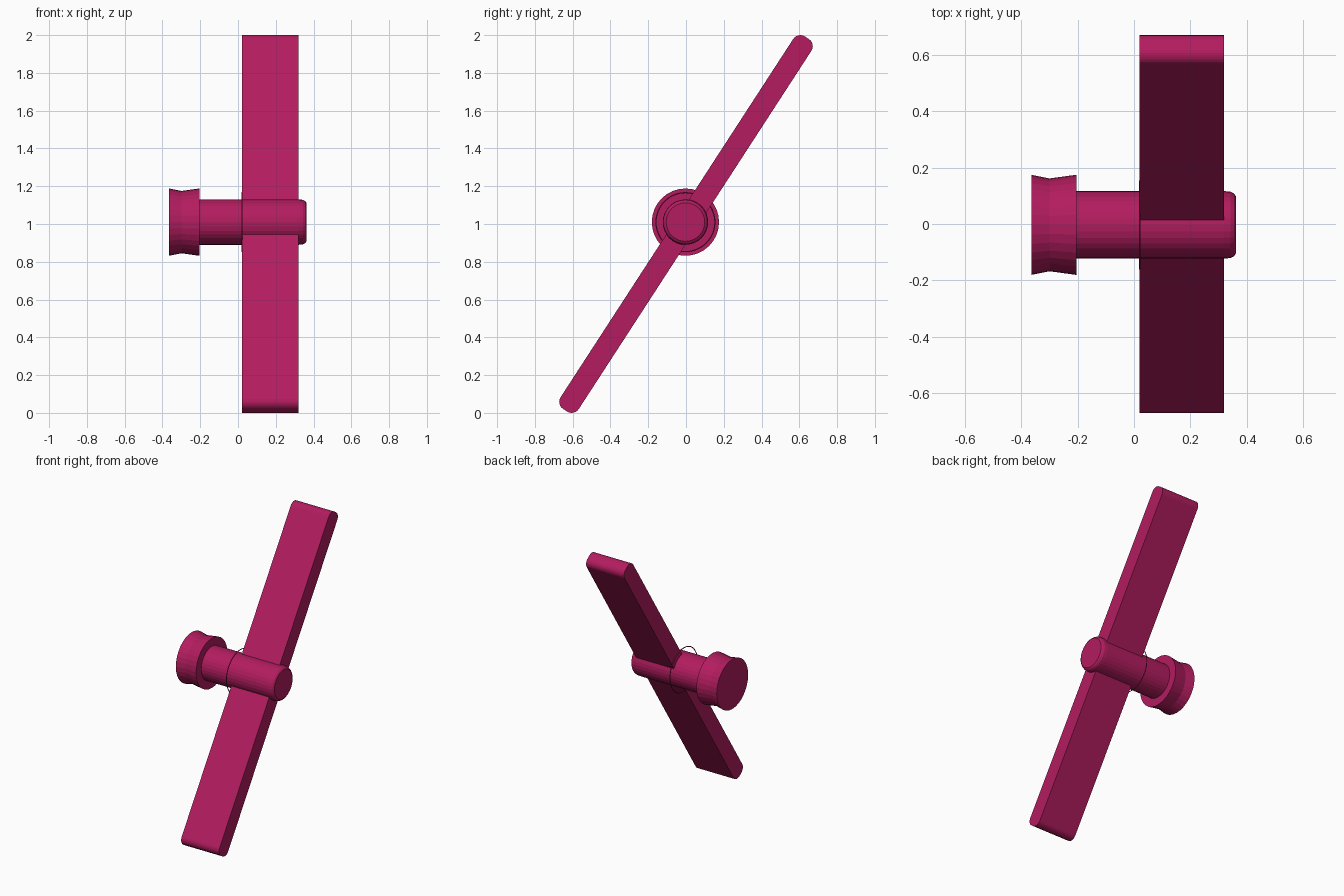
import bpy, math
from math import cos, sin, pi

if "Cube" in bpy.data.objects:
    bpy.data.objects.remove(bpy.data.objects["Cube"])

mat = bpy.data.materials.new("crimson")
mat.diffuse_color = (0.45, 0.012, 0.115, 1)
mat.use_nodes = True
mat.node_tree.nodes["Principled BSDF"].inputs["Base Color"].default_value = mat.diffuse_color
CY, CZ = -0.003, 1.01  # axle centre line


def add_mesh(name, verts, faces):
    me = bpy.data.meshes.new(name)
    me.from_pydata(verts, [], faces)
    me.materials.append(mat)
    ob = bpy.data.objects.new(name, me)
    bpy.context.collection.objects.link(ob)
    return ob


def lathe(name, profile, n=32):
    """Closed solid turned around the axle from (x, radius) pairs."""
    verts = [(x, CY + r * cos(2 * pi * k / n), CZ + r * sin(2 * pi * k / n))
             for x, r in profile for k in range(n)]
    faces = [(i * n + k, i * n + (k + 1) % n, (i + 1) * n + (k + 1) % n, (i + 1) * n + k)
             for i in range(len(profile) - 1) for k in range(n)]
    faces.append(tuple(reversed(range(n))))
    faces.append(tuple((len(profile) - 1) * n + k for k in range(n)))
    # profile runs along +x, so side faces wind outward when reversed
    faces[:-2] = [f[::-1] for f in faces[:-2]]
    return add_mesh(name, verts, faces)


# Axle with a softened free end, and waisted knob
lathe("axle", [(-0.21, 0.12), (0.32, 0.12), (0.343, 0.118), (0.355, 0.112), (0.362, 0.102)])
lathe("knob", [(-0.365, 0.178), (-0.30, 0.165), (-0.205, 0.178)])

# Fine retaining ring around the axle, next to the blade
bpy.ops.mesh.primitive_torus_add(major_radius=0.156, minor_radius=0.003,
                                 major_segments=48, minor_segments=6,
                                 location=(0.02, CY, CZ), rotation=(0, pi / 2, 0))
ring = bpy.context.object
ring.name = "thin_ring"
ring.data.materials.append(mat)

# Blade: long rounded rectangle in the YZ plane, extruded along x
half_len, half_thick, rad, steps = 1.1755, 0.0575, 0.045, 6
tilt = math.radians(57)
outline = []
for q, (sx, sy) in enumerate([(1, 1), (-1, 1), (-1, -1), (1, -1)]):
    for k in range(steps + 1):
        a = (q + k / steps) * pi / 2
        u = sx * (half_len - rad) + rad * cos(a)
        v = sy * (half_thick - rad) + rad * sin(a)
        outline.append((u * cos(tilt) - v * sin(tilt), 1 + u * sin(tilt) + v * cos(tilt)))
m = len(outline)
verts = [(x, y, z) for x in (0.02, 0.32) for y, z in outline]
faces = [(k, (k + 1) % m, m + (k + 1) % m, m + k) for k in range(m)]
faces += [tuple(reversed(range(m))), tuple(range(m, 2 * m))]
blade = add_mesh("blade", verts, faces)

# Make all normals face outward
import bmesh
for ob in bpy.context.collection.objects:
    bm = bmesh.new()
    bm.from_mesh(ob.data)
    bmesh.ops.recalc_face_normals(bm, faces=bm.faces)
    bm.to_mesh(ob.data)
    bm.free()
